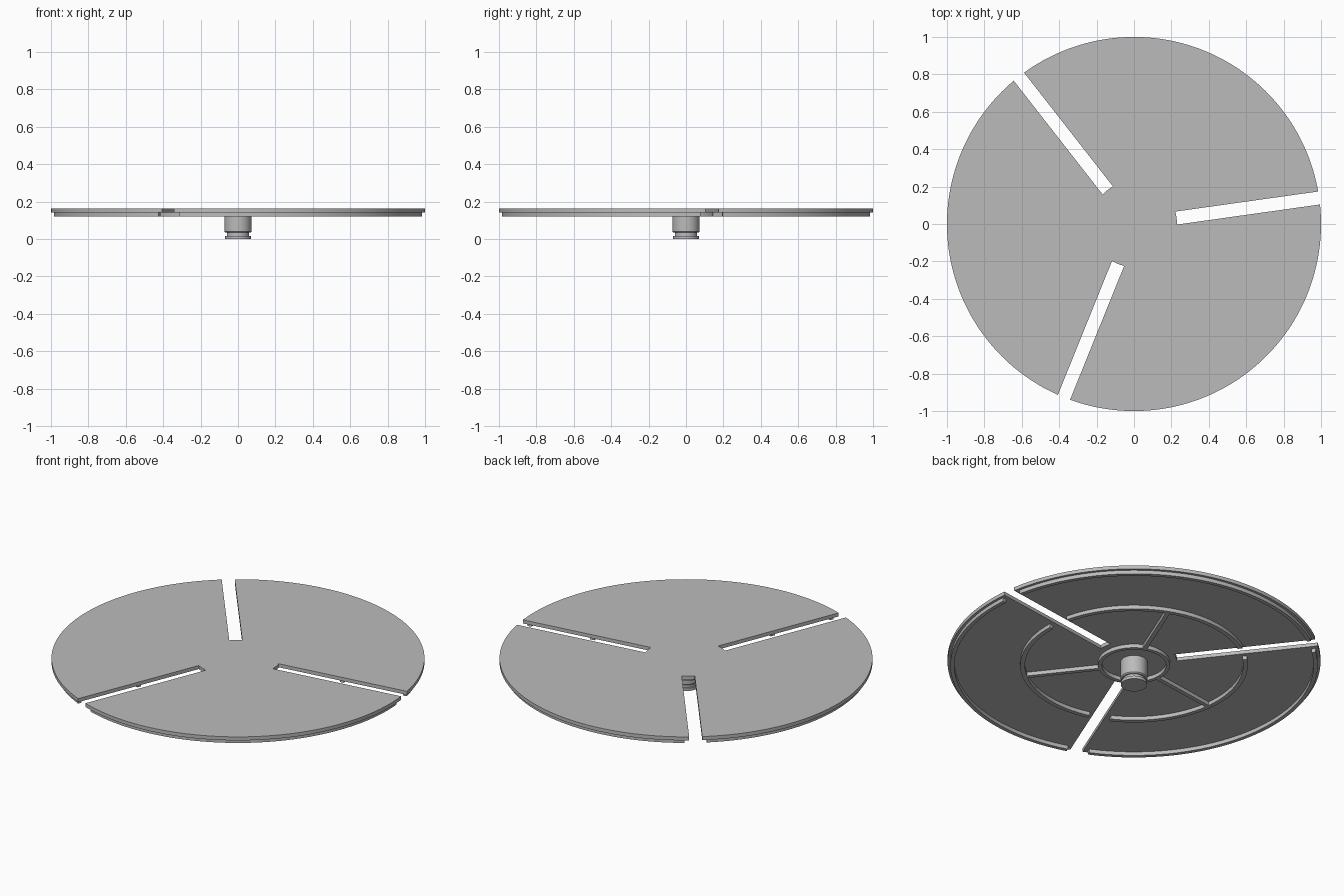
import bpy, bmesh
from math import sin, cos, asin, radians, pi

cube = bpy.data.objects.get("Cube")
if cube:
    bpy.data.objects.remove(cube, do_unlink=True)

grey = bpy.data.materials.new("plain grey")
grey.use_nodes = True
GREY = (0.5, 0.5, 0.5, 1)
grey.diffuse_color = GREY
grey.node_tree.nodes["Principled BSDF"].inputs["Base Color"].default_value = GREY

SLOT_ANGLES = [radians(8 + 120 * k) for k in range(3)]
THIRD = 2 * pi / 3
TOP, PLATE_BOTTOM, RIB_BOTTOM = 0.163, 0.142, 0.12
RIB_TOP = PLATE_BOTTOM + 0.002


def arc(r, a, b, n):
    return [(r * cos(a + (b - a) * i / n), r * sin(a + (b - a) * i / n))
            for i in range(n + 1)]


def finish(bm, name):
    bmesh.ops.recalc_face_normals(bm, faces=bm.faces)
    mesh = bpy.data.meshes.new(name)
    bm.to_mesh(mesh)
    bm.free()
    mesh.materials.append(grey)
    obj = bpy.data.objects.new(name, mesh)
    bpy.context.collection.objects.link(obj)
    bpy.ops.object.select_all(action="DESELECT")
    obj.select_set(True)
    bpy.context.view_layer.objects.active = obj
    bpy.ops.object.shade_smooth_by_angle(angle=radians(30))
    return obj


def extrude(name, outline, z0, z1):
    bm = bmesh.new()
    face = bm.faces.new([bm.verts.new((x, y, z0)) for x, y in outline])
    up = bmesh.ops.extrude_face_region(bm, geom=[face], use_keep_orig=True)
    verts = [v for v in up["geom"] if isinstance(v, bmesh.types.BMVert)]
    bmesh.ops.translate(bm, verts=verts, vec=(0, 0, z1 - z0))
    return finish(bm, name)


def lathe(name, profile, steps=96):
    bm = bmesh.new()
    verts = [bm.verts.new((r, 0, z)) for r, z in profile]
    edges = [bm.edges.new(pair) for pair in zip(verts, verts[1:])]
    bmesh.ops.spin(bm, geom=verts + edges, cent=(0, 0, 0), axis=(0, 0, 1),
                   angle=2 * pi, steps=steps)
    bmesh.ops.remove_doubles(bm, verts=bm.verts, dist=1e-5)
    return finish(bm, name)


def ring_segments(name, r_in, r_out, half_gap):
    """Three arcs of a ring, broken by a parallel-sided gap at each slot."""
    for k, a in enumerate(SLOT_ANGLES):
        o, i = asin(half_gap / r_out), asin(half_gap / r_in)
        outline = arc(r_out, a + o, a + THIRD - o, 64)
        outline += arc(r_in, a + THIRD - i, a + i, 64)
        extrude(f"{name}_{k + 1}", outline, RIB_BOTTOM, RIB_TOP)


# Slotted disc
HALF_SLOT, SLOT_START = 0.035, 0.23
outline = []
for a in SLOT_ANGLES:
    o, i = asin(HALF_SLOT), asin(HALF_SLOT / SLOT_START)
    outline += arc(1, a + o, a + THIRD - o, 72)
    outline += arc(SLOT_START, a + THIRD - i, a + THIRD + i, 6)
extrude("slotted_disc", outline, PLATE_BOTTOM, TOP)

# Ribs under the disc
ring_segments("rim_rib", 0.963, 0.985, 0.06)
ring_segments("middle_rib", 0.585, 0.61, 0.06)
lathe("inner_rib", [(0.172, RIB_TOP), (0.172, RIB_BOTTOM),
                    (0.193, RIB_BOTTOM), (0.193, RIB_TOP)])

# Spokes joining the inner and middle ribs, halfway between slots
for k, a in enumerate(SLOT_ANGLES):
    m = a + THIRD / 2
    corners = [(0.185, -0.012), (0.595, -0.012), (0.595, 0.012), (0.185, 0.012)]
    extrude(f"spoke_rib_{k + 1}",
            [(x * cos(m) - y * sin(m), x * sin(m) + y * cos(m)) for x, y in corners],
            RIB_BOTTOM, RIB_TOP)

# Hub with a retaining groove near its foot
lathe("hub", [(0, 0), (0.07, 0), (0.07, 0.017), (0.06, 0.017), (0.06, 0.034),
              (0.066, 0.034), (0.072, 0.04), (0.072, RIB_TOP)], 64)
